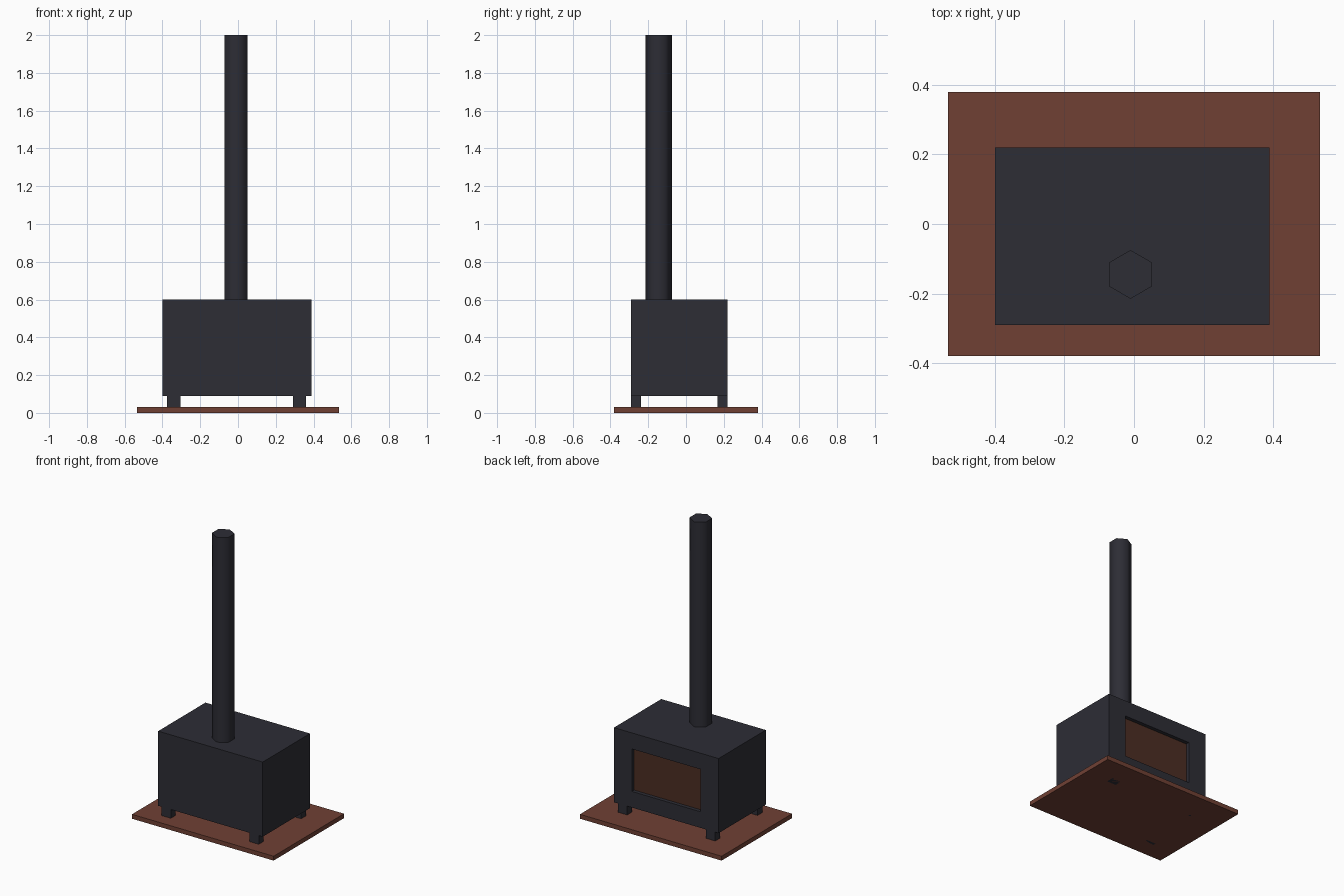
import bpy, bmesh, math
from mathutils import Vector

if "Cube" in bpy.data.objects:
    bpy.data.objects.remove(bpy.data.objects["Cube"])


def material(name, rgb):
    m = bpy.data.materials.new(name)
    m.diffuse_color = (*rgb, 1.0)
    m.use_nodes = True
    m.node_tree.nodes["Principled BSDF"].inputs["Base Color"].default_value = m.diffuse_color
    return m


IRON = material("dark iron", (0.0262, 0.0262, 0.0356))
BRICK = material("brick red", (0.162, 0.0513, 0.0343))
EMBER = material("ember brown", (0.0723, 0.0273, 0.0168))


def finish(bm, name, *mats):
    bmesh.ops.recalc_face_normals(bm, faces=bm.faces)
    me = bpy.data.meshes.new(name)
    bm.to_mesh(me)
    bm.free()
    ob = bpy.data.objects.new(name, me)
    for m in mats:
        me.materials.append(m)
    bpy.context.collection.objects.link(ob)
    return ob


def box_bm(lo, hi):
    bm = bmesh.new()
    bmesh.ops.create_cube(bm, size=1)
    lo, hi = Vector(lo), Vector(hi)
    for v in bm.verts:
        v.co = [lo[i] + (v.co[i] + 0.5) * (hi[i] - lo[i]) for i in range(3)]
    bm.normal_update()
    return bm


# hearth slab
finish(box_bm((-0.535, -0.38, 0), (0.535, 0.38, 0.03)), "hearth_slab", BRICK)

# firebox with a recessed window in the back (+y) face
bm = box_bm((-0.40, -0.29, 0.09), (0.39, 0.22, 0.60))
back = max(bm.faces, key=lambda f: f.normal.y)
bmesh.ops.inset_region(bm, faces=[back], thickness=0.05)
for v in back.verts:
    v.co.x = 0.255 if v.co.x > 0 else -0.265
    v.co.z = 0.49 if v.co.z > 0.345 else 0.20
pane = bmesh.ops.extrude_discrete_faces(bm, faces=[back])["faces"][0]
for v in pane.verts:
    v.co.y -= 0.025
pane.material_index = 1
finish(bm, "firebox", IRON, EMBER)

# four legs
for xn, x0 in (("left", -0.375), ("right", 0.29)):
    for yn, y0 in (("front", -0.29), ("back", 0.167)):
        finish(box_bm((x0, y0, 0), (x0 + 0.07, y0 + 0.053, 0.09)),
               f"{yn}_{xn}_leg", IRON)

# six-sided flue pipe, smooth sides and sharp rims
bm = bmesh.new()
rings = []
for z in (0.60, 2.0):
    rings.append([bm.verts.new((-0.01 + 0.07 * math.sin(i * math.pi / 3),
                                -0.145 + 0.07 * math.cos(i * math.pi / 3), z))
                  for i in range(6)])
for i in range(6):
    j = (i + 1) % 6
    f = bm.faces.new((rings[0][i], rings[0][j], rings[1][j], rings[1][i]))
    f.smooth = True
for ring in rings:
    for e in bm.faces.new(ring).edges:
        e.smooth = False
finish(bm, "flue_pipe", IRON)
